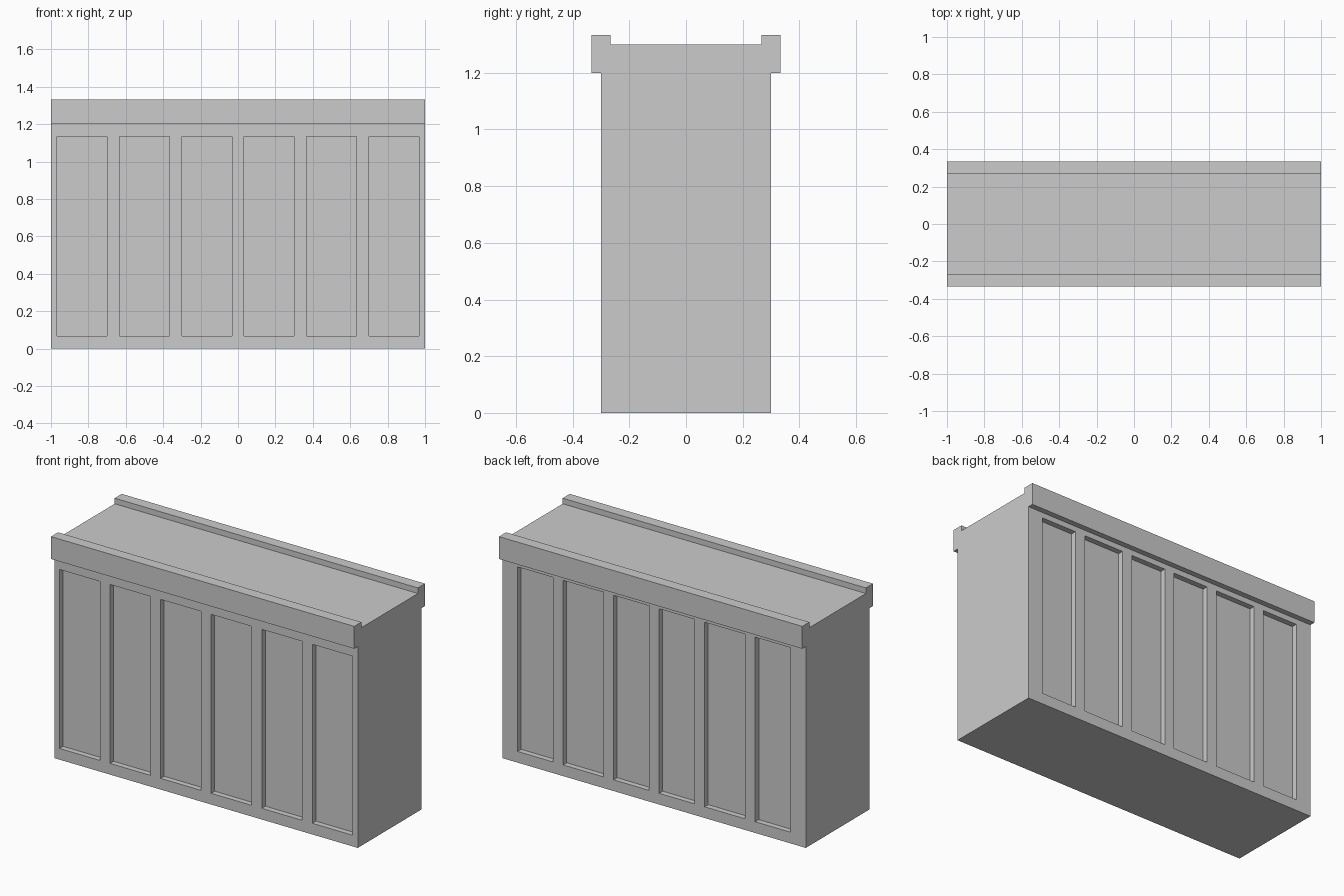
import bpy
import bmesh
from mathutils import Matrix, Vector

if "Cube" in bpy.data.objects:
    bpy.data.objects.remove(bpy.data.objects["Cube"])

DEPTH = 1 / 30  # recess depth of the panels


def make_object(name, bm):
    bmesh.ops.recalc_face_normals(bm, faces=bm.faces)
    mesh = bpy.data.meshes.new(name)
    bm.to_mesh(mesh)
    bm.free()
    obj = bpy.data.objects.new(name, mesh)
    bpy.context.collection.objects.link(obj)
    return obj


def add_box(bm, lo, hi):
    lo, hi = Vector(lo), Vector(hi)
    size = Matrix.Diagonal((*(hi - lo), 1))
    bmesh.ops.create_cube(bm, size=1, matrix=Matrix.Translation((lo + hi) / 2) @ size)


# Wall and grooved coping: one cross-section extruded along x
half = [(0.3, 0), (0.3, 1.2), (0.3333, 1.2), (0.3333, 1.3333),
        (0.2667, 1.3333), (0.2667, 1.3)]
section = half + [(-y, z) for y, z in reversed(half)]
bm = bmesh.new()
end = bm.faces.new([bm.verts.new((-1, y, z)) for y, z in section])
swept = bmesh.ops.extrude_face_region(bm, geom=[end])["geom"]
bmesh.ops.translate(bm, vec=(2, 0, 0),
                    verts=[v for v in swept if isinstance(v, bmesh.types.BMVert)])
wall = make_object("panelled_wall", bm)

# Panel recesses: right-hand spans mirrored to the left
front_spans = [(0.0333, 0.3), (0.3667, 0.6333), (0.7, 0.9667)]
back_spans = [(0.0333, 0.2667), (0.3333, 0.6), (0.6667, 0.9)]
bm = bmesh.new()
for spans, y0, y1, top in ((front_spans, -0.32, -0.3 + DEPTH, 1.1333),
                           (back_spans, 0.3 - DEPTH, 0.32, 1.1667)):
    for a, b in spans:
        add_box(bm, (a, y0, 0.0667), (b, y1, top))
        add_box(bm, (-b, y0, 0.0667), (-a, y1, top))
cutter = make_object("panel_cutter", bm)
cutter.hide_render = True

# Cut the recesses and discard the helper
cut = wall.modifiers.new("panel_recesses", "BOOLEAN")
cut.operation = "DIFFERENCE"
cut.solver = "EXACT"
cut.object = cutter
bpy.context.view_layer.objects.active = wall
wall.select_set(True)
bpy.ops.object.modifier_apply(modifier=cut.name)
bpy.data.objects.remove(cutter)
